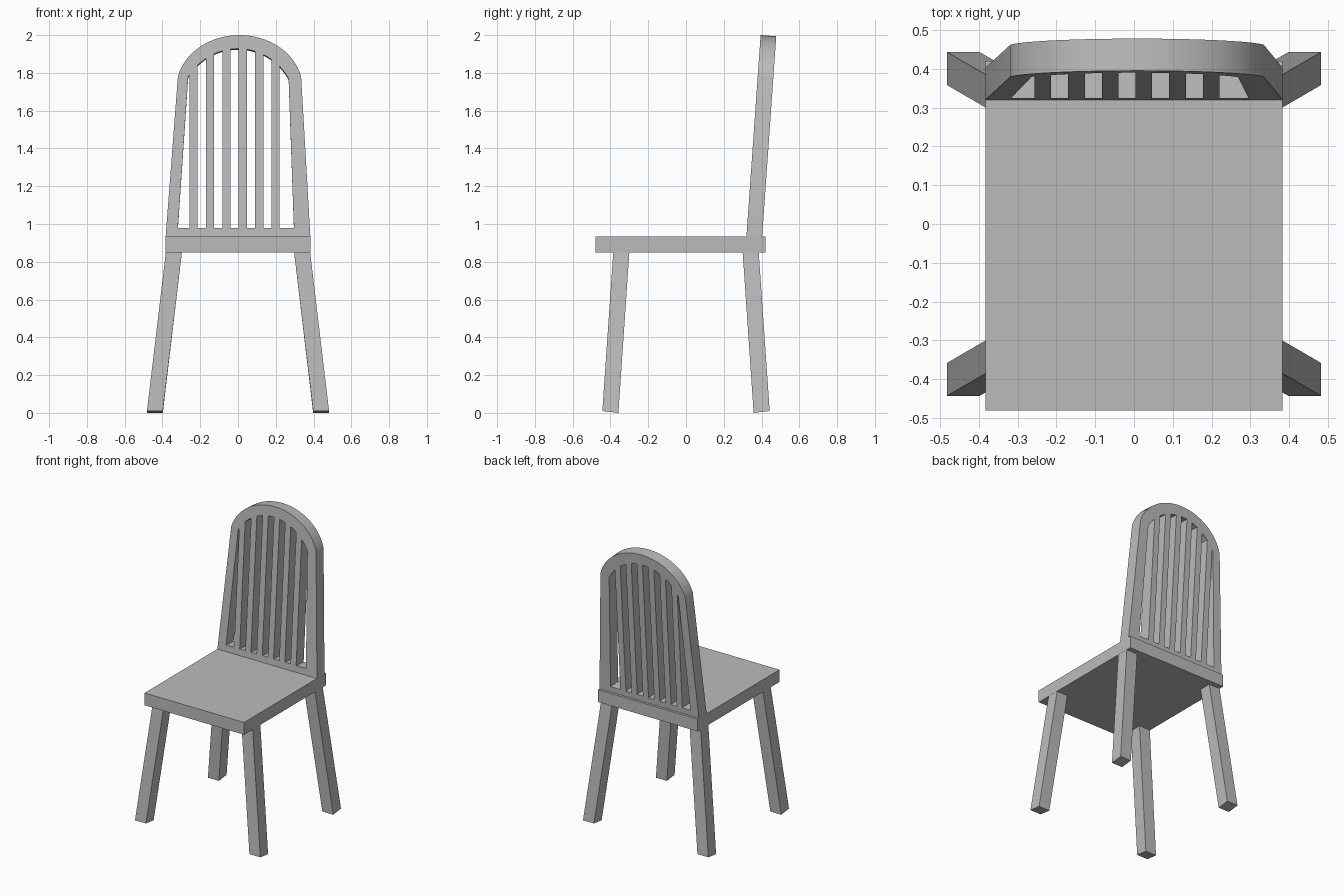
import bpy
import bmesh
import math
from mathutils import Vector

if "Cube" in bpy.data.objects:
    bpy.data.objects.remove(bpy.data.objects["Cube"])

# One plain grey for the whole chair
GREY = (0.5, 0.5, 0.5, 1.0)
grey = bpy.data.materials.new("plain_grey")
grey.use_nodes = True
grey.diffuse_color = GREY
grey.node_tree.nodes["Principled BSDF"].inputs["Base Color"].default_value = GREY

SEAT_TOP, SEAT_BOTTOM = 0.935, 0.85


def add_hexahedron(name, bottom, top):
    """Solid between two four-cornered rings."""
    bm = bmesh.new()
    low = [bm.verts.new(p) for p in bottom]
    high = [bm.verts.new(p) for p in top]
    bm.faces.new(low)
    bm.faces.new(high)
    for i in range(4):
        j = (i + 1) % 4
        bm.faces.new((low[i], low[j], high[j], high[i]))
    bmesh.ops.recalc_face_normals(bm, faces=bm.faces)
    mesh = bpy.data.meshes.new(name)
    bm.to_mesh(mesh)
    bm.free()
    mesh.materials.append(grey)
    obj = bpy.data.objects.new(name, mesh)
    bpy.context.collection.objects.link(obj)
    return obj


def ring(x0, x1, y0, y1, z_inner, z_outer):
    return [(x0, y0, z_inner), (x1, y0, z_inner), (x1, y1, z_outer), (x0, y1, z_outer)]


# Seat slab
add_hexahedron("seat",
               ring(-0.383, 0.383, -0.48, 0.42, SEAT_BOTTOM, SEAT_BOTTOM),
               ring(-0.383, 0.383, -0.48, 0.42, SEAT_TOP, SEAT_TOP))

# Splayed legs, feet cut square to the leg
for y_name, sy in (("front", -1), ("back", 1)):
    for x_name, sx in (("left", 1), ("right", -1)):
        foot = ring(0.398, 0.482, 0.358, 0.443, 0.0, 0.01)
        head = ring(0.297, 0.382, 0.30, 0.385, SEAT_BOTTOM, SEAT_BOTTOM)
        flip = Vector((sx, sy, 1))
        add_hexahedron(f"{y_name}_{x_name}_leg",
                       [Vector(p) * flip for p in foot],
                       [Vector(p) * flip for p in head])

# Backrest: arched board with upright slots, drawn flat and leaned back
LEAN = math.atan(0.0704)
DEPTH = 0.083


def outer_arch(steps=32):
    cx, cz, a, b = 0.008, 1.72, 0.334, 0.28
    end = math.asin(0.06 / b)
    angles = [end + (math.pi - 2 * end) * i / steps for i in range(steps + 1)]
    return [(cx + a * math.cos(t), cz + b * math.sin(t)) for t in angles]


def slot_ceiling(x):
    return 1.623 + math.sqrt(0.305 ** 2 - x ** 2)


def slot(low0, low1, high0, high1, steps=4):
    pts = [(low0, 0.98), (low1, 0.98)]
    for i in range(steps + 1):
        x = high1 + (high0 - high1) * i / steps
        pts.append((x, slot_ceiling(x)))
    return pts


SLAT_WIDTH, PITCH, FIRST = 0.043, 0.0868, -0.235
slats = [FIRST + PITCH * i for i in range(6)]
half = SLAT_WIDTH / 2
outlines = [[(-0.383, SEAT_TOP), (0.383, SEAT_TOP)] + outer_arch()]
outlines.append(slot(-0.318, slats[0] - half, -0.264, slats[0] - half))
for a, b in zip(slats, slats[1:]):
    outlines.append(slot(a + half, b - half, a + half, b - half))
outlines.append(slot(slats[-1] + half, 0.296, slats[-1] + half, 0.268))

curve = bpy.data.curves.new("backrest", "CURVE")
curve.dimensions = "2D"
curve.fill_mode = "BOTH"
curve.extrude = DEPTH / 2
for pts in outlines:
    spline = curve.splines.new("POLY")
    spline.points.add(len(pts) - 1)
    for p, (x, z) in zip(spline.points, pts):
        p.co = (x, (z - SEAT_TOP) / math.cos(LEAN), 0, 1)
    spline.use_cyclic_u = True
curve.materials.append(grey)

backrest = bpy.data.objects.new("backrest", curve)
bpy.context.collection.objects.link(backrest)
backrest.rotation_euler.x = math.pi / 2 - LEAN
backrest.location = (0, 0.32 + DEPTH / 2 * math.cos(LEAN),
                     SEAT_TOP - DEPTH / 2 * math.sin(LEAN))

# Turn the board into a mesh and smooth only its arch
bpy.ops.object.select_all(action="DESELECT")
backrest.select_set(True)
bpy.context.view_layer.objects.active = backrest
bpy.ops.object.convert(target="MESH")
backrest = bpy.context.object
bm = bmesh.new()
bm.from_mesh(backrest.data)
bmesh.ops.remove_doubles(bm, verts=bm.verts, dist=0.0001)
bmesh.ops.recalc_face_normals(bm, faces=bm.faces)
bm.to_mesh(backrest.data)
bm.free()
bpy.ops.object.shade_smooth_by_angle(angle=math.radians(15))
